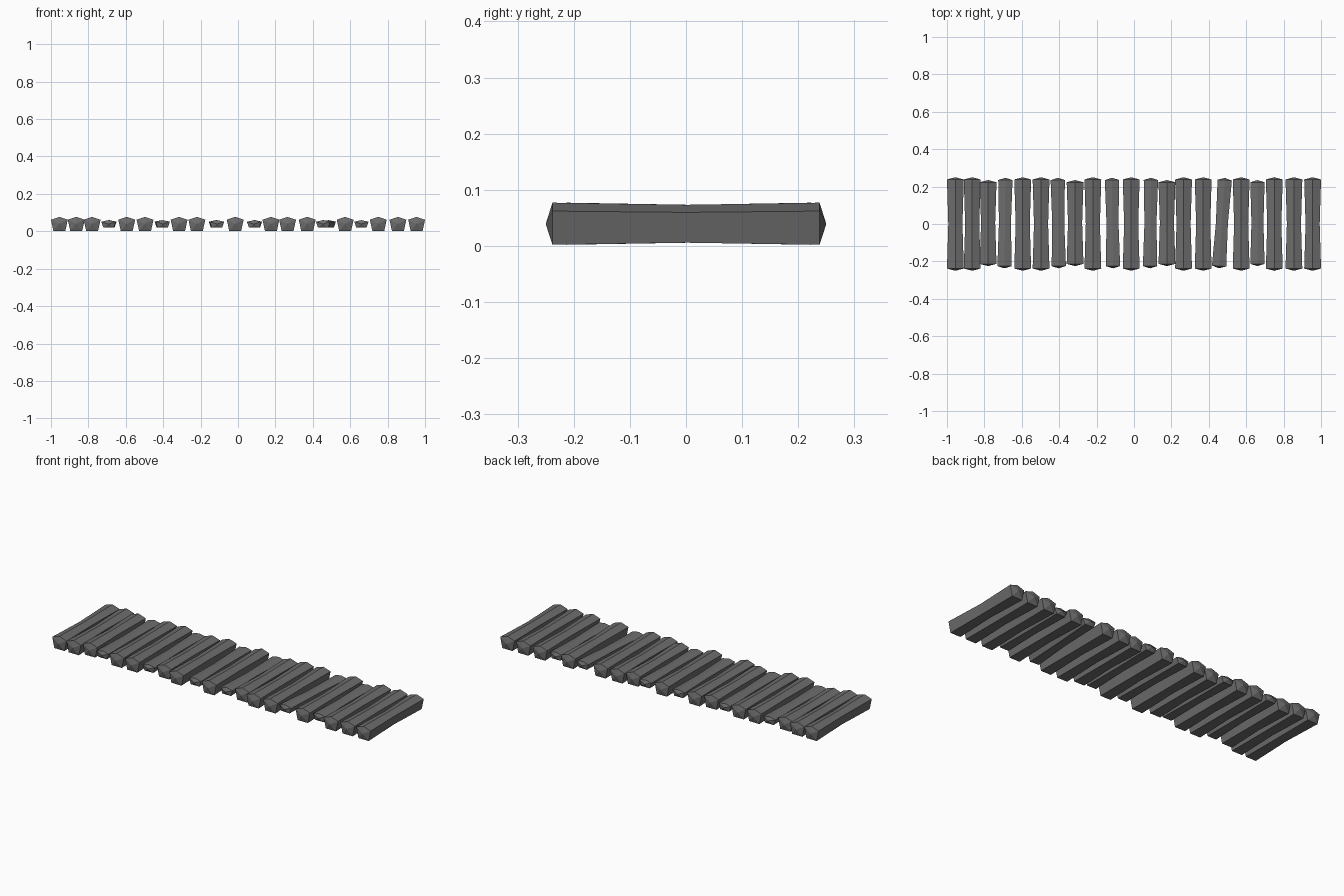
import bpy, bmesh, math
from mathutils import Matrix, Vector

cube = bpy.data.objects.get("Cube")
if cube:
    bpy.data.objects.remove(cube, do_unlink=True)

stone = bpy.data.materials.new("dark grey wood")
stone.use_nodes = True
GREY = (0.15, 0.15, 0.15, 1)
stone.diffuse_color = GREY
stone.node_tree.nodes["Principled BSDF"].inputs["Base Color"].default_value = GREY

# Pentagonal section with a low ridge on top, (x, z) about the plank centre
SECTION = [(-0.032, -0.037), (0.032, -0.037), (0.045, 0.023), (0, 0.038), (-0.045, 0.023)]


def plank(name, x, half_length=0.238, width=1.0, height=1.0, y=0.0, z=0.039, turn=0.0):
    """Five-sided plank with a narrower waist and shallow pointed ends."""
    bm = bmesh.new()
    rings = []
    for py, sx, sz in ((-half_length, 1, 1), (0, 0.84, 0.9), (half_length, 1, 1)):
        rings.append([bm.verts.new((px * width * sx, py, pz * height * sz))
                      for px, pz in SECTION])
    n = len(SECTION)
    for a, b in zip(rings, rings[1:]):
        for i in range(n):
            j = (i + 1) % n
            bm.faces.new((a[i], a[j], b[j], b[i]))
    for ring, side in ((rings[0], -1), (rings[-1], 1)):
        tip = bm.verts.new((0, side * (half_length + 0.012), 0))
        for i in range(n):
            bm.faces.new((ring[i], ring[(i + 1) % n], tip))
    bmesh.ops.recalc_face_normals(bm, faces=bm.faces)
    mesh = bpy.data.meshes.new(name)
    bm.to_mesh(mesh)
    bm.free()
    mesh.materials.append(stone)
    obj = bpy.data.objects.new(name, mesh)
    obj.matrix_world = Matrix.Translation(Vector((x, y, z))) @ Matrix.Rotation(turn, 4, "Z")
    bpy.context.collection.objects.link(obj)


# Plank positions along the walkway
CENTRES = [-0.955, -0.865, -0.78, -0.69, -0.595, -0.497, -0.405, -0.315, -0.22, -0.115,
           -0.015, 0.088, 0.176, 0.265, 0.37, 0.47, 0.573, 0.66, 0.75, 0.855, 0.955]
SHORT = {2, 7, 12, 17}
THIN = {3, 6, 9, 11, 15, 17}
TURNS = {3: -0.01, 6: 0.012, 9: 0.012, 11: -0.01, 15: -0.065}

for k, cx in enumerate(CENTRES):
    thin = k in THIN
    plank(f"plank_{k + 1}", cx,
          half_length=0.218 if k in SHORT else 0.23 if thin else 0.238,
          width=0.85 if thin else 1.0,
          height=0.54 if thin else 1.0,
          y=0.005 if k in SHORT or thin else 0.0,
          turn=TURNS.get(k, 0.0))
